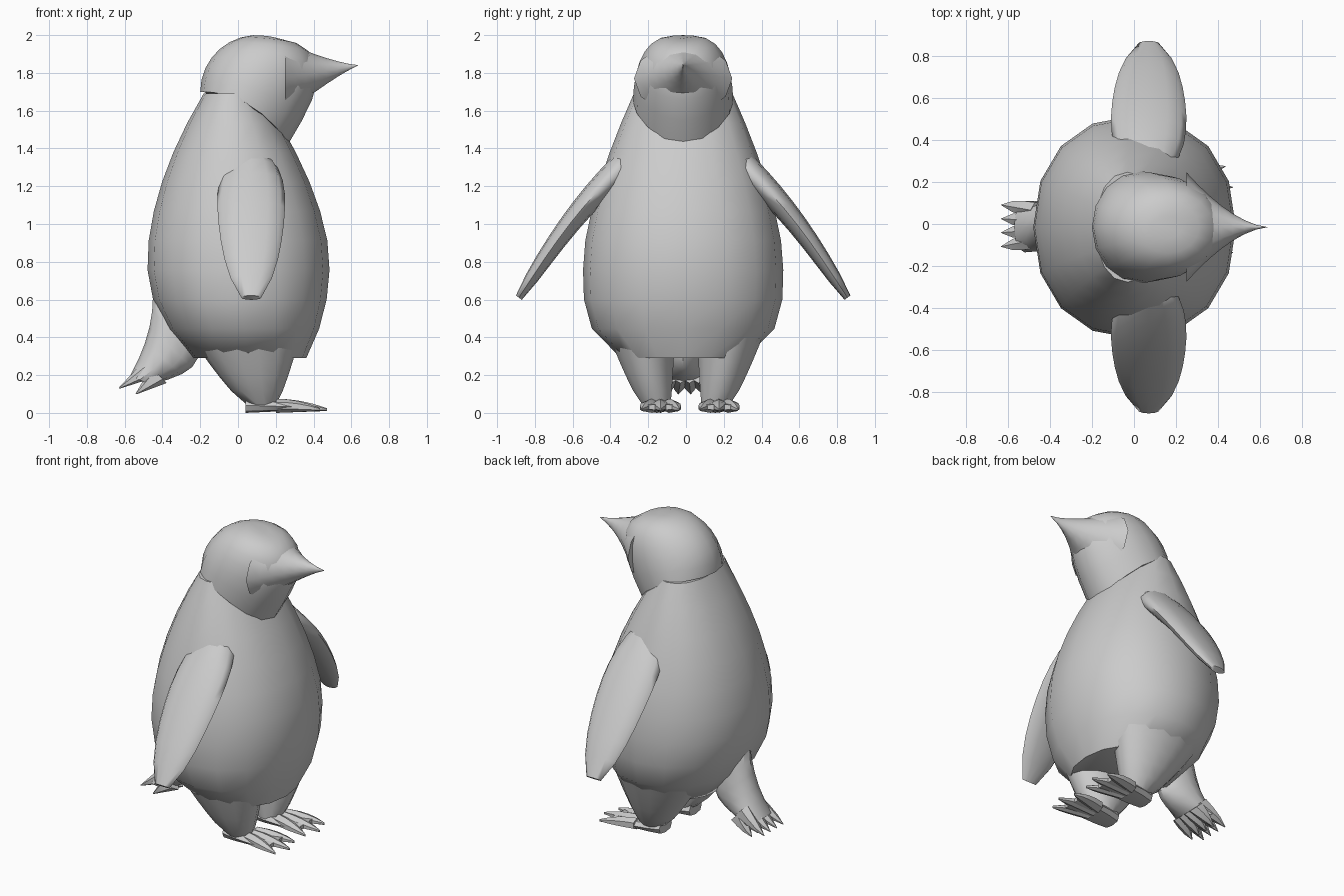
import bpy, bmesh, math
from mathutils import Vector

cube = bpy.data.objects.get("Cube")
if cube:
    bpy.data.objects.remove(cube, do_unlink=True)

GREY = (0.6, 0.6, 0.6, 1)
grey = bpy.data.materials.new("plain grey")
grey.use_nodes = True
grey.diffuse_color = GREY
grey.node_tree.nodes["Principled BSDF"].inputs["Base Color"].default_value = GREY


def signed_power(value, power):
    return math.copysign(abs(value) ** power, value)


def loft(name, ring, steps, sides=12, droop=1, square=1, angle=50):
    """Skin oval rings along t from 0 to 1.

    ring(t) gives two opposite points of the oval and its half-width vector.
    droop bends each oval down towards its second point.
    """
    bm = bmesh.new()
    loops = []
    for step in range(steps + 1):
        start, end, width = (Vector(v) for v in ring(step / steps))
        loop = []
        for i in range(sides):
            turn = math.tau * i / sides
            along = signed_power(math.cos(turn), square)
            across = signed_power(math.sin(turn), square)
            point = start.lerp(end, (1 + along) / 2) + width * across
            if droop != 1:
                point.z = start.z + (end.z - start.z) * ((1 + along) / 2) ** droop
            loop.append(bm.verts.new(point))
        loops.append(loop)
    for lower, upper in zip(loops, loops[1:]):
        for i in range(sides):
            j = (i + 1) % sides
            bm.faces.new((lower[i], lower[j], upper[j], upper[i]))
    bm.faces.new(loops[0])
    bm.faces.new(loops[-1])
    bmesh.ops.recalc_face_normals(bm, faces=bm.faces)
    mesh = bpy.data.meshes.new(name)
    bm.to_mesh(mesh)
    bm.free()
    mesh.materials.append(grey)
    obj = bpy.data.objects.new(name, mesh)
    bpy.context.collection.objects.link(obj)
    bpy.ops.object.select_all(action='DESELECT')
    obj.select_set(True)
    bpy.context.view_layer.objects.active = obj
    bpy.ops.object.shade_smooth_by_angle(angle=math.radians(angle))


MID = -0.015     # the whole bird sits a touch to its right
BELLY = 0.8      # height of the widest part


def swell(z, size, reach_up, power_up, reach_down, power_down):
    """Radius that is largest at the belly and shrinks above and below it."""
    if z > BELLY:
        return size * (1 - ((z - BELLY) / reach_up) ** power_up)
    return size * (1 - ((BELLY - z) / reach_down) ** power_down)


# Body: an egg, fuller in front, narrowing into the neck
def body(t):
    z = 0.29 + 1.4 * t
    back = swell(z, 0.48, 1.16, 1.8, 0.7, 2.2)
    front = swell(z, 0.485, 1.06, 1.65, 0.95, 2.2)
    return (-back, MID, z), (front, MID, z), (0, swell(z, 0.53, 1.4, 1.5, 0.65, 4), 0)


loft("body", body, 9, sides=16, square=0.92)


# Head: a dome whose rim dips down to the throat
def head(t):
    a = math.radians(86) * t
    rise = math.sin(a)
    back = (0.1 - 0.3 * math.cos(a), MID, 1.7 + 0.3 * rise)
    front = (0.27 + 0.2 * math.sin(2 * a) - 0.07 * rise, MID, 1.43 + 0.55 * rise)
    return back, front, (0, 0.265 * math.cos(a) ** 0.6, 0)


loft("head", head, 7, sides=16, droop=2.3)


# Beak: a hollow-sided cone that flares into the face
def beak(t):
    x, z = 0.25 + 0.385 * t, 1.77 + 0.07 * t
    taper = 1 - 0.98 * t
    height = 0.19 * taper ** 1.25
    return (x, MID, z + height), (x, MID, z - height), (0, 0.26 * taper ** 1.7, 0)


loft("beak", beak, 7, sides=12)


def add_limbs(side, word):
    # Flipper: a flat blade growing out of the shoulder, rounded at the tip
    def flipper(t):
        y = 0.26 + 0.61 * t
        z = 1.36 - 0.75 * t + 0.06 * math.sin(math.pi * t)
        tip = 1 - 0.45 * t ** 12
        thick = (0.08 - 0.045 * t) * tip
        out, up = 0.8 * thick, 0.6 * thick
        width = (0.19 - 0.1 * (1 - t) ** 6) * (1 - t ** 3 / 2) * tip
        return ((0.07, MID + side * (y + out), z + up),
                (0.07, MID + side * (y - out), z - up), (width, 0, 0))

    # Leg: a stout cone under the belly
    def leg(t):
        z = 0.42 - 0.38 * t
        spread = 0.89 * (1 - t) ** 0.8
        x, y = 0.125 - 0.1 * spread, side * (0.155 + 0.09 * spread)
        depth = 0.075 + 0.25 * spread
        return (x - depth, y, z), (x + depth, y, z), (0, 0.075 + 0.12 * spread, 0)

    # Foot: a low wedge from heel to toes
    def foot(t):
        x, y = 0.04 + 0.33 * t, side * 0.155 + 0.02 * t
        return ((x, y, 0.08 - 0.035 * t), (x, y, 0.015 * t),
                (0, 0.065 + 0.035 * t ** 0.5, 0))

    loft(word + "_flipper", flipper, 9, sides=12, angle=70)
    loft(word + "_leg", leg, 5, sides=14)
    loft(word + "_foot", foot, 4, sides=8, square=0.7, angle=35)

    # Three pointed toes
    for k in (-1, 0, 1):
        def toe(t):
            x = 0.2 + (0.27 - 0.035 * abs(k)) * t
            y = side * 0.155 + 0.02 + 0.045 * k * (1 + 1.2 * t)
            return ((x, y, 0.075 - 0.05 * t * t), (x, y, 0.01 * t),
                    (0, 0.042 * (1.05 - t ** 3), 0))

        loft(f"{word}_toe_{k + 2}", toe, 4, sides=6, angle=35)


add_limbs(1, "left")
add_limbs(-1, "right")


# Tail: a wedge sweeping down and back from the rump
def tail(t):
    return ((-0.45 - 0.12 * t * t, MID, 0.62 - 0.42 * t),
            (-0.2 - 0.27 * t * t, MID, 0.45 - 0.3 * t ** 0.4),
            (0, 0.06 + 0.06 * t ** 0.5, 0))


loft("tail", tail, 5, angle=40)


# Pointed feathers in two layers at the end of the tail
def add_feathers(layer, root, tip):
    for i in range(4):
        def feather(t):
            core = Vector(root).lerp(Vector(tip), t)
            core.y = (MID / 2 + 0.06 * (i - 1.5)) * (0.8 + 0.3 * t)
            half = Vector((-0.04, 0, 0.04)) * (1.05 - t)
            return core + half, core - half, (0, 0.04 * (1.05 - t ** 3), 0)

        loft(f"{layer}_tail_feather_{i + 1}", feather, 3, sides=6, angle=35)


add_feathers("upper", (-0.45, 0, 0.24), (-0.63, 0, 0.13))
add_feathers("lower", (-0.42, 0, 0.2), (-0.54, 0, 0.1))
